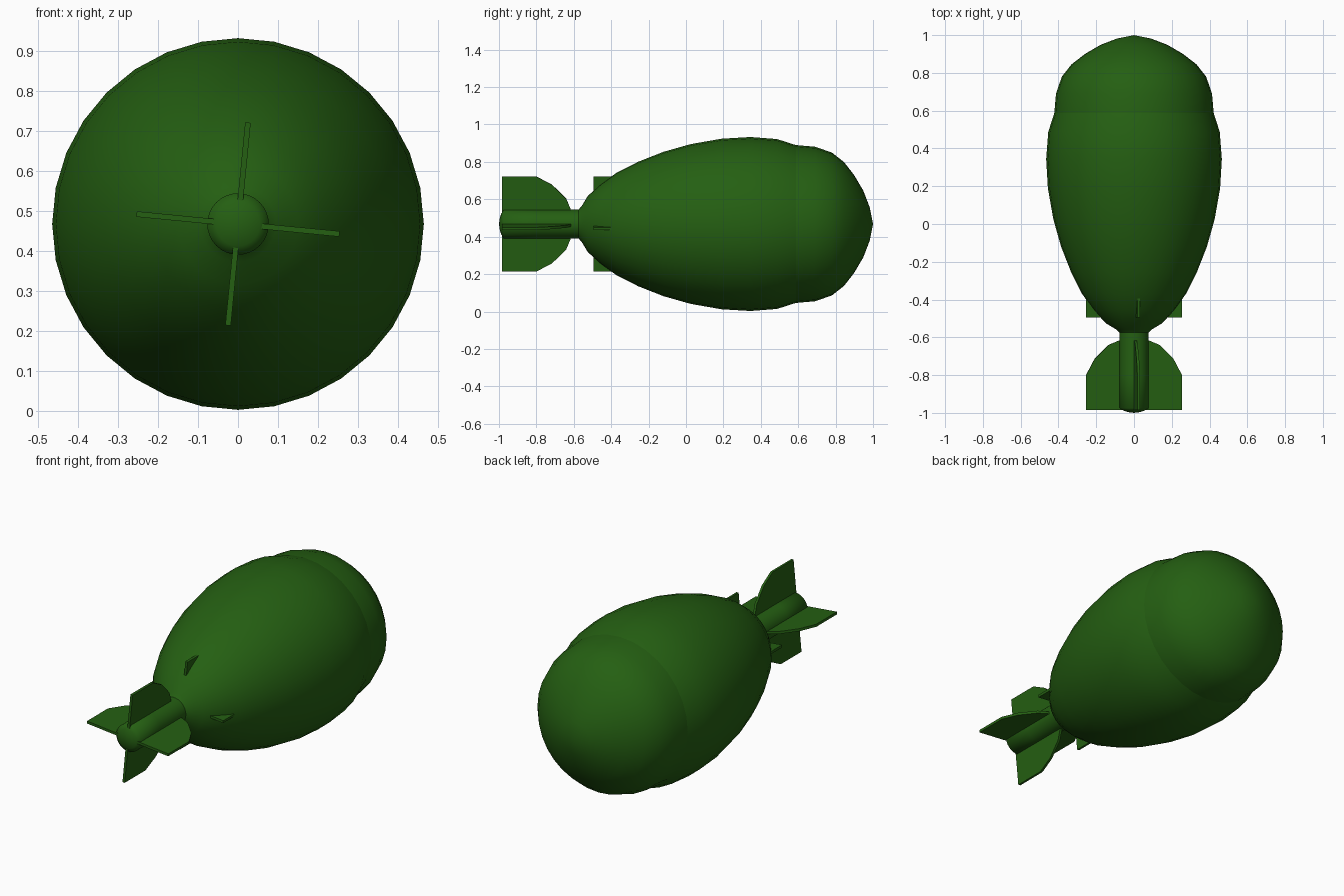
import bpy, bmesh, math

if "Cube" in bpy.data.objects:
    bpy.data.objects.remove(bpy.data.objects["Cube"])

AXIS_Z = 0.468
SIDES = 32

green = bpy.data.materials.new("dark_green")
green.diffuse_color = (0.018, 0.115, 0.006, 1)
green.use_nodes = True
green.node_tree.nodes["Principled BSDF"].inputs["Base Color"].default_value = green.diffuse_color


def finish(name, bm, angle):
    bmesh.ops.recalc_face_normals(bm, faces=bm.faces)
    mesh = bpy.data.meshes.new(name)
    bm.to_mesh(mesh)
    bm.free()
    ob = bpy.data.objects.new(name, mesh)
    bpy.context.collection.objects.link(ob)
    mesh.materials.append(green)
    ob.location.z = AXIS_Z
    bpy.ops.object.select_all(action='DESELECT')
    ob.select_set(True)
    bpy.context.view_layer.objects.active = ob
    bpy.ops.object.shade_smooth_by_angle(angle=math.radians(angle))
    return ob


def lathe(name, profile, angle=40):
    """Turn a (y, radius) profile around the long axis."""
    bm = bmesh.new()
    rings = []
    for y, r in profile:
        n = 1 if r == 0 else SIDES
        rings.append([bm.verts.new((r * math.cos(2 * math.pi * i / SIDES), y,
                                    r * math.sin(2 * math.pi * i / SIDES)))
                      for i in range(n)])
    for a, b in zip(rings, rings[1:]):
        for i in range(SIDES):
            j = (i + 1) % SIDES
            if len(a) == 1:
                bm.faces.new((a[0], b[i], b[j]))
            elif len(b) == 1:
                bm.faces.new((a[i], b[0], a[j]))
            else:
                bm.faces.new((a[i], b[i], b[j], a[j]))
    return finish(name, bm, angle)


def fin(name, outline, turn, thick=0.014):
    """Flat plate from a (y, radial distance) outline, turned around the axis."""
    bm = bmesh.new()
    c, s = math.cos(turn), math.sin(turn)
    sides = []
    for t in (-thick / 2, thick / 2):
        sides.append([bm.verts.new((r * c - t * s, y, r * s + t * c))
                      for y, r in outline])
    a, b = sides
    bm.faces.new(a)
    bm.faces.new(b[::-1])
    for i in range(len(a)):
        j = (i + 1) % len(a)
        bm.faces.new((a[i], a[j], b[j], b[i]))
    return finish(name, bm, 30)


# main egg-shaped body
lathe("body", [(-0.575, 0.077), (-0.558, 0.095), (-0.525, 0.15), (-0.455, 0.213),
               (-0.37, 0.275), (-0.255, 0.333), (-0.12, 0.386), (0.025, 0.427),
               (0.19, 0.456), (0.345, 0.465), (0.487, 0.454), (0.587, 0.422)])

# rounded nose cap
lathe("nose", [(0.587, 0.422), (0.69, 0.413), (0.78, 0.382), (0.845, 0.331),
               (0.9, 0.26), (0.948, 0.178), (0.982, 0.09), (1.0, 0)], 60)

# narrow tail tube with domed end
lathe("tail_tube", [(-0.54, 0.077), (-0.62, 0.077), (-0.8, 0.077), (-0.975, 0.077),
                    (-0.988, 0.055), (-0.996, 0.03), (-1.0, 0)], 60)

# four tail fins and four small fins at the body's rear, all slightly twisted
tail_outline = [(-0.985, 0.03), (-0.985, 0.255), (-0.8, 0.255), (-0.715, 0.21),
                (-0.64, 0.135), (-0.615, 0.075), (-0.615, 0.03)]
small_outline = [(-0.495, 0.12), (-0.495, 0.255), (-0.37, 0.255), (-0.37, 0.12)]
for k in range(4):
    turn = math.radians(90 * k - 5.6)
    fin("tail_fin_%d" % (k + 1), tail_outline, turn)
    fin("small_fin_%d" % (k + 1), small_outline, turn)
